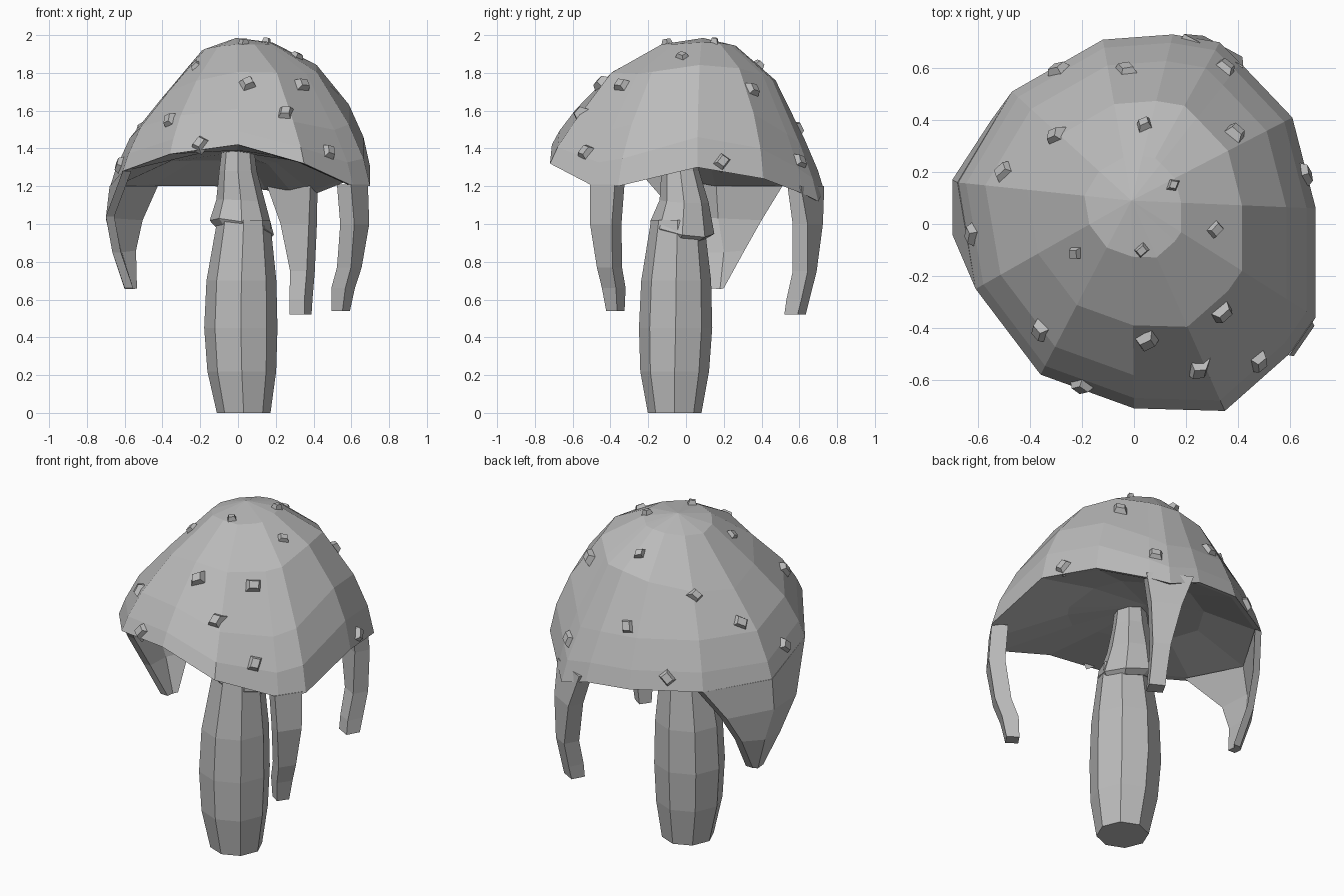
import bpy, bmesh, math, random
from mathutils import Vector
from mathutils.bvhtree import BVHTree

random.seed(4)
if "Cube" in bpy.data.objects:
    bpy.data.objects.remove(bpy.data.objects["Cube"])

grey = bpy.data.materials.new("stone grey")
grey.use_nodes = True
grey.diffuse_color = (0.5, 0.5, 0.5, 1)
grey.node_tree.nodes["Principled BSDF"].inputs["Base Color"].default_value = (0.5, 0.5, 0.5, 1)


def finish(name, bm):
    bmesh.ops.recalc_face_normals(bm, faces=bm.faces[:])
    mesh = bpy.data.meshes.new(name)
    bm.to_mesh(mesh)
    bm.free()
    mesh.materials.append(grey)
    ob = bpy.data.objects.new(name, mesh)
    bpy.context.collection.objects.link(ob)
    return ob


def loft(bm, rows):
    """Bridge closed loops of points, capping both ends."""
    loops = [[bm.verts.new(p) for p in row] for row in rows]
    n = len(loops[0])
    for a, b in zip(loops, loops[1:]):
        for i in range(n):
            j = (i + 1) % n
            bm.faces.new((a[i], a[j], b[j], b[i]))
    bm.faces.new(loops[0][::-1])
    bm.faces.new(loops[-1])


# Cap: uneven rim, rounder toward the left side, with a shallow hollow below
apex = Vector((-0.01, 0.09, 1.985))
rim = [(0.70, -0.36, 1.2), (0.70, 0.06, 1.3), (0.61, 0.41, 1.24),
       (0.41, 0.62, 1.16), (0.33, 0.70, 1.12), (0.15, 0.73, 1.18), (-0.12, 0.71, 1.2),
       (-0.47, 0.51, 1.2), (-0.68, 0.16, 1.19), (-0.61, -0.25, 1.28),
       (-0.36, -0.58, 1.37), (0, -0.71, 1.42), (0.35, -0.72, 1.32), (0.61, -0.49, 1.2)]
rim = [Vector(p) for p in rim]
# reach from the apex, height when steep, height when round
profile = [(0.27, 0.92, 0.97), (0.6, 0.6, 0.81), (0.84, 0.29, 0.51), (0.95, 0.1, 0.25)]


def cap_ring(reach, steep, full):
    ring = []
    for p in rim:
        d = p - apex
        c = Vector((d.x, d.y)).normalized().dot(Vector((0.95, 0.08)))
        t = 0.42 + 0.52 * c if reach < 0.7 else max(0.2, c * abs(c))
        g = steep + (full - steep) * t
        ring.append(Vector((apex.x + d.x * reach, apex.y + d.y * reach, p.z + (apex.z - p.z) * g)))
    return ring


def hollow(reach, lift):
    return [Vector((apex.x + (p.x - apex.x) * reach, apex.y + (p.y - apex.y) * reach,
                    p.z + (1.38 - p.z) * lift)) for p in rim]


bm = bmesh.new()
loft(bm, [cap_ring(*row) for row in profile] + [rim, hollow(0.95, 0.05), hollow(0.5, 0.75)])
bm.faces.ensure_lookup_table()
ends = bm.faces[-2:]
for face, z in zip(ends, (apex.z, 1.38)):
    centre = bmesh.ops.poke(bm, faces=[face])["verts"][0]
    centre.co = (apex.x, apex.y, z)
cap = finish("cap", bm)
tree = BVHTree.FromPolygons([v.co.copy() for v in cap.data.vertices],
                            [tuple(p.vertices) for p in cap.data.polygons])


# Narrow hanging flaps: rows are height, distance, half thickness, half width, sideways shift
def flap(name, degrees, rows):
    a = math.radians(degrees)
    out, side = Vector((math.cos(a), math.sin(a), 0)), Vector((-math.sin(a), math.cos(a), 0))
    bm = bmesh.new()
    loft(bm, [[out * (r + thick * s) + side * (wide * k + shift) + Vector((0, 0, z))
               for s, k in ((1, -1), (1, 1), (-1, 1), (-1, -1))]
              for z, r, thick, wide, shift in rows])
    finish(name, bm)


flap("front_flap", -34.5, [(1.21, 0.735, 0.045, 0.079, 0), (1.0, 0.75, 0.045, 0.07, 0),
                           (0.77, 0.715, 0.045, 0.05, 0), (0.66, 0.675, 0.045, 0.045, 0),
                           (0.54, 0.66, 0.035, 0.035, 0)])
flap("back_flap", 61.5, [(1.2, 0.695, 0.04, 0.13, 0.05), (1.0, 0.72, 0.045, 0.085, 0.025),
                         (0.75, 0.715, 0.045, 0.05, 0), (0.6, 0.68, 0.045, 0.045, -0.01),
                         (0.52, 0.665, 0.04, 0.045, -0.015)])

# Wide side flap: tapers from the rim to a tip; front, middle and back of each row
sheet = [((-0.61, -0.25, 1.28), (-0.68, 0.16, 1.2), (-0.47, 0.51, 1.2)),
         ((-0.70, -0.04, 1.04), (-0.70, 0.17, 1.03), (-0.55, 0.40, 1.02)),
         ((-0.665, 0.06, 0.85), (-0.66, 0.2, 0.85), (-0.585, 0.31, 0.86)),
         ((-0.6, 0.13, 0.66), (-0.6, 0.18, 0.655), (-0.58, 0.2, 0.66))]
bm = bmesh.new()
loft(bm, [[Vector(p) for p in row] + [Vector(p) + Vector((0.045, 0, 0)) for p in row[::-1]]
          for row in sheet])
finish("wide_side_flap", bm)


# Stalk: rows are height, centre x, centre y, radius, droop
def column(name, rows):
    bm = bmesh.new()
    loops = []
    for z, x, y, r, droop in rows:
        angles = [math.tau * i / 8 for i in range(8)]
        loops.append([(x + r * math.cos(a), y + r * math.sin(a),
                       z - droop * math.cos(a - 0.7)) for a in angles])
    loft(bm, loops)
    finish(name, bm)


column("stalk", [(0, 0.03, -0.06, 0.142, 0), (0.22, 0.02, -0.06, 0.182, 0),
                 (0.45, 0.015, -0.055, 0.194, 0), (0.7, 0.018, -0.052, 0.185, 0),
                 (1.02, 0.03, -0.045, 0.14, 0)])
column("stalk_skirt", [(0.95, 0.025, -0.03, 0.14, 0.04), (0.98, 0.02, -0.02, 0.17, 0.05),
                       (1.12, 0.015, -0.01, 0.13, 0.01), (1.28, 0, -0.03, 0.1, 0),
                       (1.4, 0, -0.03, 0.085, 0)])

# Warts: small blunt pyramids set on the cap surface
spots = [(-0.29, 0.59), (-0.03, 0.59), (0.35, 0.6), (-0.3, 0.34), (0.04, 0.38),
         (0.39, 0.35), (0.15, 0.15), (-0.5, 0.2), (0.31, -0.02), (0.03, -0.1),
         (-0.22, -0.11), (-0.62, -0.04), (-0.36, -0.41), (0.05, -0.45),
         (0.34, -0.34), (0.25, -0.56), (0.48, -0.53), (-0.2, -0.62), (0.655, 0.19)]
bm = bmesh.new()
for x, y in spots:
    hit, normal, _, _ = tree.ray_cast(Vector((x, y, 3)), Vector((0, 0, -1)))
    if hit is None:
        continue
    size = 0.025 + 0.04 * min(1, math.hypot(x, y - 0.1) / 0.5)
    turn = random.uniform(0, math.pi)
    u = normal.orthogonal().normalized()
    v = normal.cross(u)
    loft(bm, [[hit + normal * h + (u * math.cos(turn + k * math.pi / 2)
               + v * 0.8 * math.sin(turn + k * math.pi / 2)) * size * s for k in range(4)]
              for h, s in ((-0.02, 1.0), (0.025, 0.55))])
finish("cap_warts", bm)
